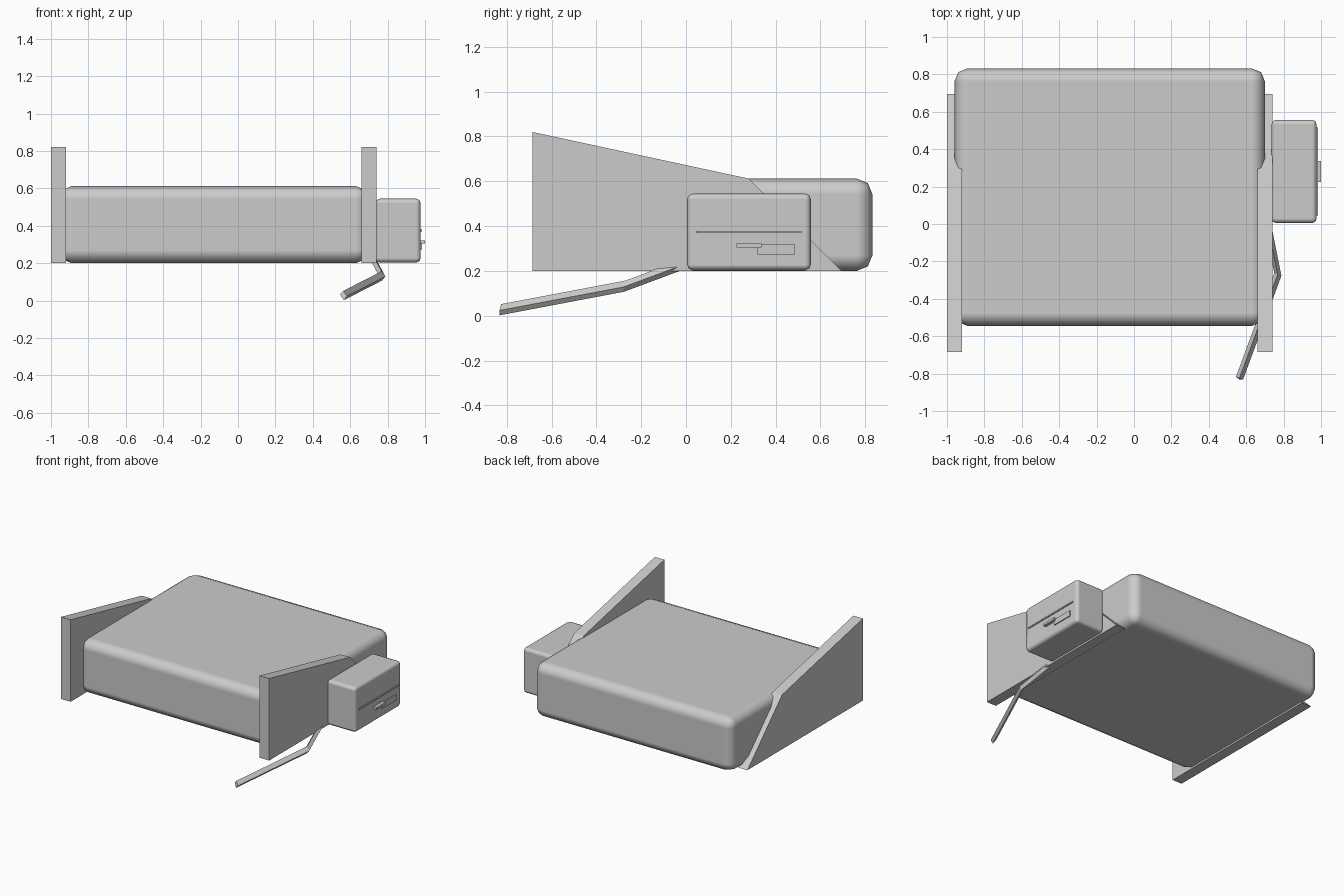
import bpy, bmesh
from mathutils import Vector

if "Cube" in bpy.data.objects:
    bpy.data.objects.remove(bpy.data.objects["Cube"])

grey = bpy.data.materials.new("plain_grey")
grey.diffuse_color = (0.6, 0.6, 0.6, 1)
grey.use_nodes = True
grey.node_tree.nodes["Principled BSDF"].inputs["Base Color"].default_value = grey.diffuse_color


def add_mesh(name, verts, faces):
    mesh = bpy.data.meshes.new(name)
    mesh.from_pydata(verts, [], faces)
    bm = bmesh.new()
    bm.from_mesh(mesh)
    bmesh.ops.recalc_face_normals(bm, faces=bm.faces)
    bm.to_mesh(mesh)
    bm.free()
    mesh.materials.append(grey)
    obj = bpy.data.objects.new(name, mesh)
    bpy.context.collection.objects.link(obj)
    return obj


def loft(name, rings):
    """Skin closed rings of equal length and cap both ends."""
    n = len(rings[0])
    verts = [tuple(p) for ring in rings for p in ring]
    faces = [list(range(n)), list(range(len(verts) - n, len(verts)))]
    for r in range(len(rings) - 1):
        for i in range(n):
            j = (i + 1) % n
            faces.append([r * n + i, r * n + j, (r + 1) * n + j, (r + 1) * n + i])
    return add_mesh(name, verts, faces)


def box(name, x, y, z, bevel=0.0):
    ring = [(y[0], z[0]), (y[1], z[0]), (y[1], z[1]), (y[0], z[1])]
    obj = loft(name, [[(px, a, b) for a, b in ring] for px in x])
    if bevel:
        for p in obj.data.polygons:
            p.use_smooth = True
        mod = obj.modifiers.new("rounded_edges", 'BEVEL')
        mod.width = bevel
        mod.segments = 2
        mod.harden_normals = True
    return obj


# Main cushion-like body
box("body", (-0.96, 0.70), (-0.545, 0.832), (0.2, 0.612), 0.07)

# Sloping side panels
profile = [(-0.685, 0.2), (-0.685, 0.82), (0.28, 0.612), (0.695, 0.2)]
for side, x0 in (("left", -1.0), ("right", 0.66)):
    loft(side + "_panel", [[(x, y, z) for y, z in profile] for x in (x0, x0 + 0.08)])

# Side box with slit, recess plate and switch
box("side_box", (0.735, 0.977), (0.005, 0.557), (0.203, 0.545), 0.025)
box("slit_plate", (0.97, 0.984), (0.045, 0.515), (0.369, 0.379))
box("switch_plate", (0.97, 0.984), (0.32, 0.487), (0.274, 0.317))
box("switch", (0.97, 1.0), (0.225, 0.336), (0.304, 0.322))

# Bent lever reaching forward from the right panel
section = [Vector(v) for v in ((0, 0, 0.025), (-0.018, 0.008, 0.007),
                               (0.002, -0.007, -0.025), (0.02, -0.007, -0.003))]
path = [Vector(p) for p in ((0.71, 0.02, 0.24), (0.768, -0.27, 0.132), (0.563, -0.825, 0.027))]
loft("lever", [[c + s for s in section] for c in path])
